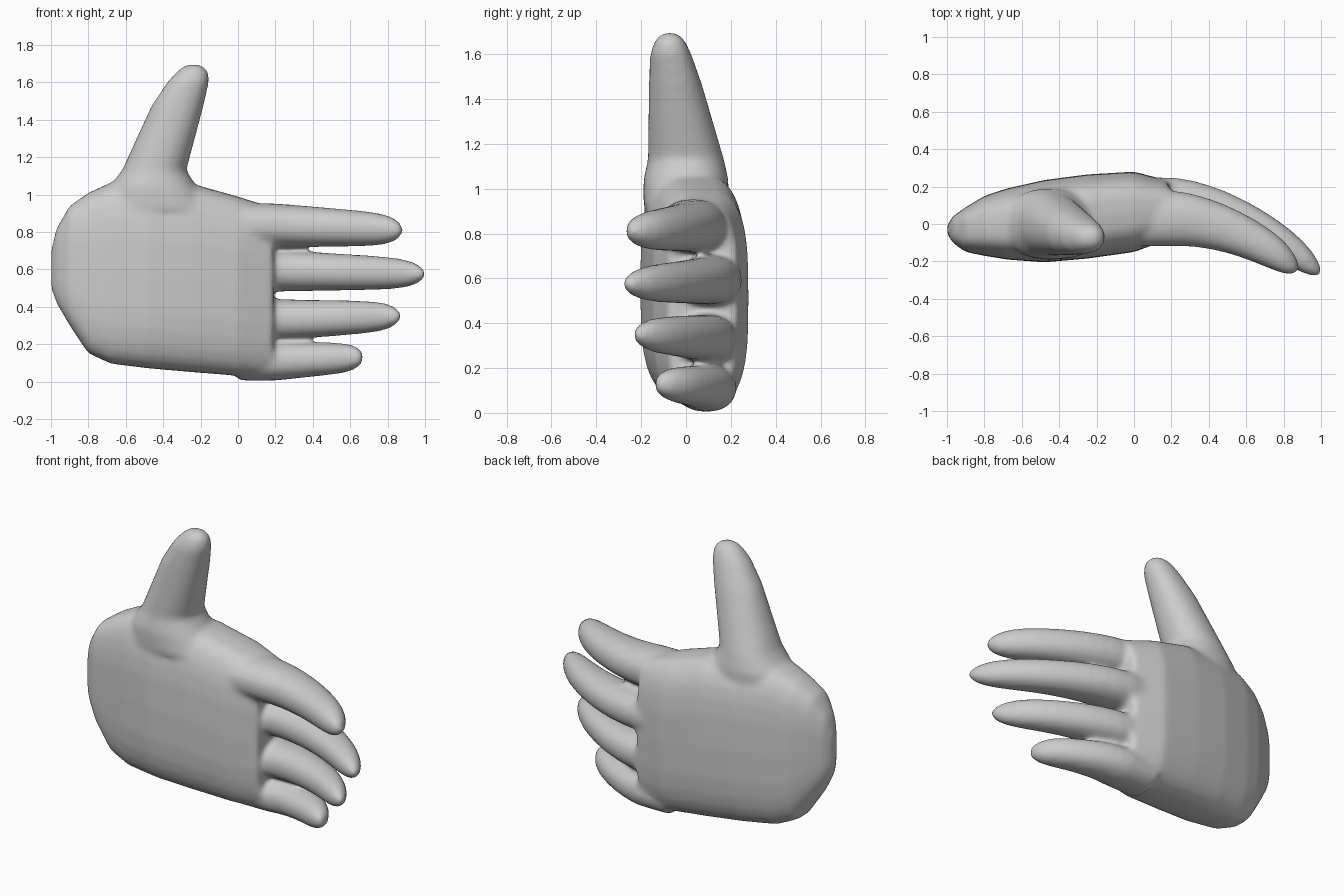
import bpy
import bmesh
from math import cos, sin, tau, copysign

cube = bpy.data.objects.get("Cube")
if cube:
    bpy.data.objects.remove(cube)

SIDES = 28
FINGER_RINGS = 14
KNUCKLE_X = 0.2


def rounded(value, power):
    """Push a sine or cosine outward so a circle becomes a rounded box."""
    return copysign(abs(value) ** (2 / power), value)


def loft(bm, rings, upright, power):
    """Closed tube; each ring is (position, u centre, u radius, v centre, v radius)."""
    loops = []
    for position, u_centre, u_radius, v_centre, v_radius in rings:
        loop = []
        for side in range(SIDES):
            angle = tau * side / SIDES
            u = u_centre + u_radius * rounded(cos(angle), power)
            v = v_centre + v_radius * rounded(sin(angle), power)
            point = (u, v, position) if upright else (position, u, v)
            loop.append(bm.verts.new(point))
        loops.append(loop)
    for lower, upper in zip(loops, loops[1:]):
        for side in range(SIDES):
            following = (side + 1) % SIDES
            bm.faces.new((lower[side], lower[following], upper[following], upper[side]))
    bm.faces.new(loops[0])
    bm.faces.new(loops[-1])


def finger_rings(tip_x, root_y, curl, root_z, tip_z, depth, height):
    """Rings of a tapering finger that curls forward toward a rounded tip."""
    for step in range(FINGER_RINGS + 1):
        # Rings crowd together toward the tip
        along = 1 - (1 - step / FINGER_RINGS) ** 1.5
        x = tip_x * along
        t = max(0, (x - KNUCKLE_X) / (tip_x - KNUCKLE_X))
        tip = max(0.2, (1 - t ** 10) ** 0.5)
        yield (x,
               root_y - curl * t ** 1.8, depth * (1 - 0.35 * t) * tip,
               root_z + (tip_z - root_z) * t, height * (1 - 0.28 * t) * tip)


bm = bmesh.new()

# Palm: rings from the wrist end to the knuckles
palm = [
    (-1, -.03, .02, .6, .1),
    (-.97, -.03, .07, .62, .2),
    (-.9, -.03, .12, .62, .32),
    (-.8, -.01, .16, .58, .43),
    (-.68, 0, .19, .58, .485),
    (-.48, .015, .22, .57, .5),
    (-.25, .04, .225, .555, .505),
    (0, .065, .215, .51, .48),
    (.19, .075, .155, .48, .45),
]
loft(bm, palm, upright=False, power=3.2)

# Fingers, from index to little
fingers = [
    (.88, .03, .26, .835, .81, .15, .118),
    (1, .105, .355, .593, .575, .145, .112),
    (.87, .095, .3, .33, .35, .135, .11),
    (.67, .09, .19, .11, .13, .135, .105),
]
for finger in fingers:
    loft(bm, finger_rings(*finger), upright=False, power=2.2)

# Thumb: rises from the top edge of the palm
thumb = [
    (.92, -.43, .3, 0, .19),
    (1.04, -.455, .235, 0, .19),
    (1.13, -.448, .172, 0, .17),
    (1.47, -.325, .14, -.048, .118),
    (1.6, -.267, .112, -.068, .092),
    (1.66, -.242, .083, -.072, .068),
    (1.695, -.238, .04, -.072, .034),
]
loft(bm, thumb, upright=True, power=2.2)

bmesh.ops.recalc_face_normals(bm, faces=bm.faces)
mesh = bpy.data.meshes.new("hand")
bm.to_mesh(mesh)
bm.free()
hand = bpy.data.objects.new("hand", mesh)
bpy.context.collection.objects.link(hand)

# Fuse the parts into one skin and soften the joins
fuse = hand.modifiers.new("fuse", "REMESH")
fuse.mode = "VOXEL"
fuse.voxel_size = 0.016
fuse.use_smooth_shade = True
soften = hand.modifiers.new("soften", "SMOOTH")
soften.factor = 0.5
soften.iterations = 10

# Plain grey skin
grey = bpy.data.materials.new("light grey")
grey.use_nodes = True
colour = (0.6, 0.6, 0.6, 1)
grey.diffuse_color = colour
grey.node_tree.nodes["Principled BSDF"].inputs["Base Color"].default_value = colour
mesh.materials.append(grey)
